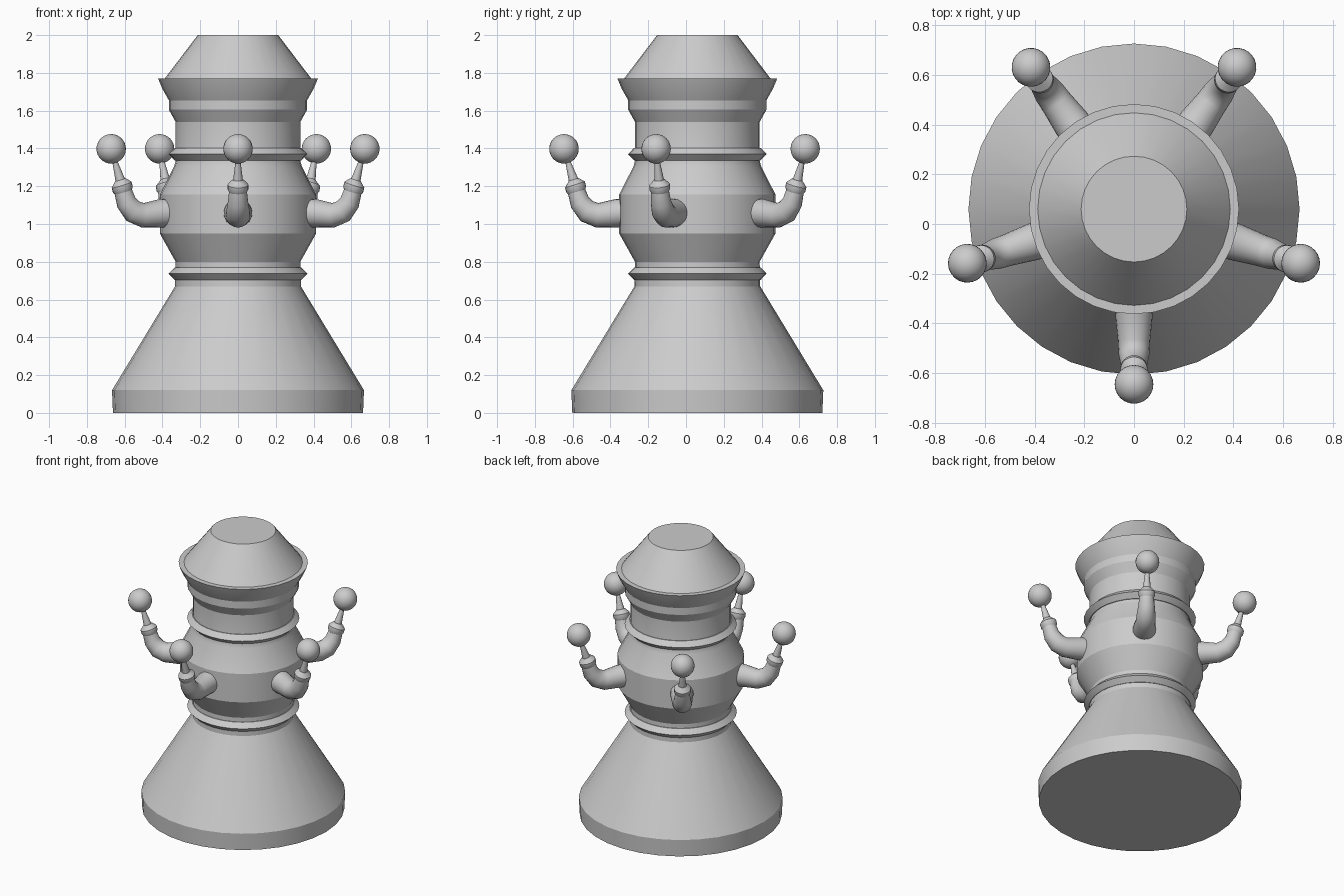
import bpy, bmesh
from math import sin, cos, pi, radians
from mathutils import Matrix, Vector

if "Cube" in bpy.data.objects:
    bpy.data.objects.remove(bpy.data.objects["Cube"])

CY = 0.06  # body axis lies slightly behind the origin


def sweep(name, sections, sides, matrix, angle):
    """Skin circles given as (x, z, radius, direction in degrees) in the XZ plane."""
    bm = bmesh.new()
    rings = []
    for x, z, r, deg in sections:
        a = radians(deg)
        u, v = Vector((sin(a), 0, -cos(a))), Vector((0, 1, 0))
        rings.append([bm.verts.new(Vector((x, 0, z)) + r * (cos(t) * u + sin(t) * v))
                      for t in (2 * pi * i / sides for i in range(sides))])
    for a, b in zip(rings, rings[1:]):
        for i in range(sides):
            j = (i + 1) % sides
            bm.faces.new((a[i], a[j], b[j], b[i]))
    bm.faces.new(rings[0][::-1])
    bm.faces.new(rings[-1])
    bmesh.ops.recalc_face_normals(bm, faces=bm.faces[:])
    return finish(name, bm, matrix, angle)


def finish(name, bm, matrix, angle):
    me = bpy.data.meshes.new(name)
    bm.to_mesh(me)
    bm.free()
    ob = bpy.data.objects.new(name, me)
    bpy.context.collection.objects.link(ob)
    ob.matrix_world = matrix
    bpy.ops.object.select_all(action='DESELECT')
    ob.select_set(True)
    bpy.context.view_layer.objects.active = ob
    bpy.ops.object.shade_smooth_by_angle(angle=radians(angle))
    return ob


def lathe(name, profile):
    return sweep(name, [(0, z, r, 90) for r, z in profile], 32,
                 Matrix.Translation((0, CY, 0)), 20)


# Turned body: skirt, belly, neck and flared head with a truncated cone on top
lathe("body", [
    (0.662, 0), (0.667, 0.12), (0.333, 0.67), (0.33, 0.80),
    (0.414, 0.95), (0.414, 1.155), (0.338, 1.305), (0.33, 1.335),
    (0.33, 1.54), (0.366, 1.605), (0.366, 1.655),
    (0.40, 1.715), (0.423, 1.77), (0.388, 1.77), (0.213, 2.0)])

# Sharp-edged trim rings
for name, z in (("lower_ring", 0.737), ("upper_ring", 1.37)):
    lathe(name, [(0.32, z - 0.033), (0.335, z - 0.033), (0.367, z),
                 (0.335, z + 0.033), (0.32, z + 0.033)])

# Five bent arms, each with a collar, tapered stem and ball
ARM = [(0.33, 1.06, 0.077, -5), (0.43, 1.057, 0.075, -4), (0.53, 1.046, 0.065, 5),
       (0.585, 1.068, 0.062, 32), (0.622, 1.115, 0.054, 58), (0.64, 1.175, 0.047, 72)]
COLLAR = [(0.636, 1.165, 0.044, 72), (0.641, 1.183, 0.055, 72),
          (0.648, 1.208, 0.055, 72), (0.655, 1.235, 0.028, 72)]
STEM = [(0.65, 1.215, 0.028, 72), (0.69, 1.345, 0.012, 72)]
for k in range(5):
    m = Matrix.Translation((0, CY, 0)) @ Matrix.Rotation(radians(-90 + 72 * k), 4, 'Z')
    sweep(f"arm_{k + 1}", ARM, 20, m, 40)
    sweep(f"collar_{k + 1}", COLLAR, 20, m, 40)
    sweep(f"stem_{k + 1}", STEM, 16, m, 40)
    bm = bmesh.new()
    bmesh.ops.create_uvsphere(bm, u_segments=24, v_segments=16, radius=0.078)
    finish(f"ball_{k + 1}", bm, m @ Matrix.Translation((0.706, 0, 1.398)), 60)
